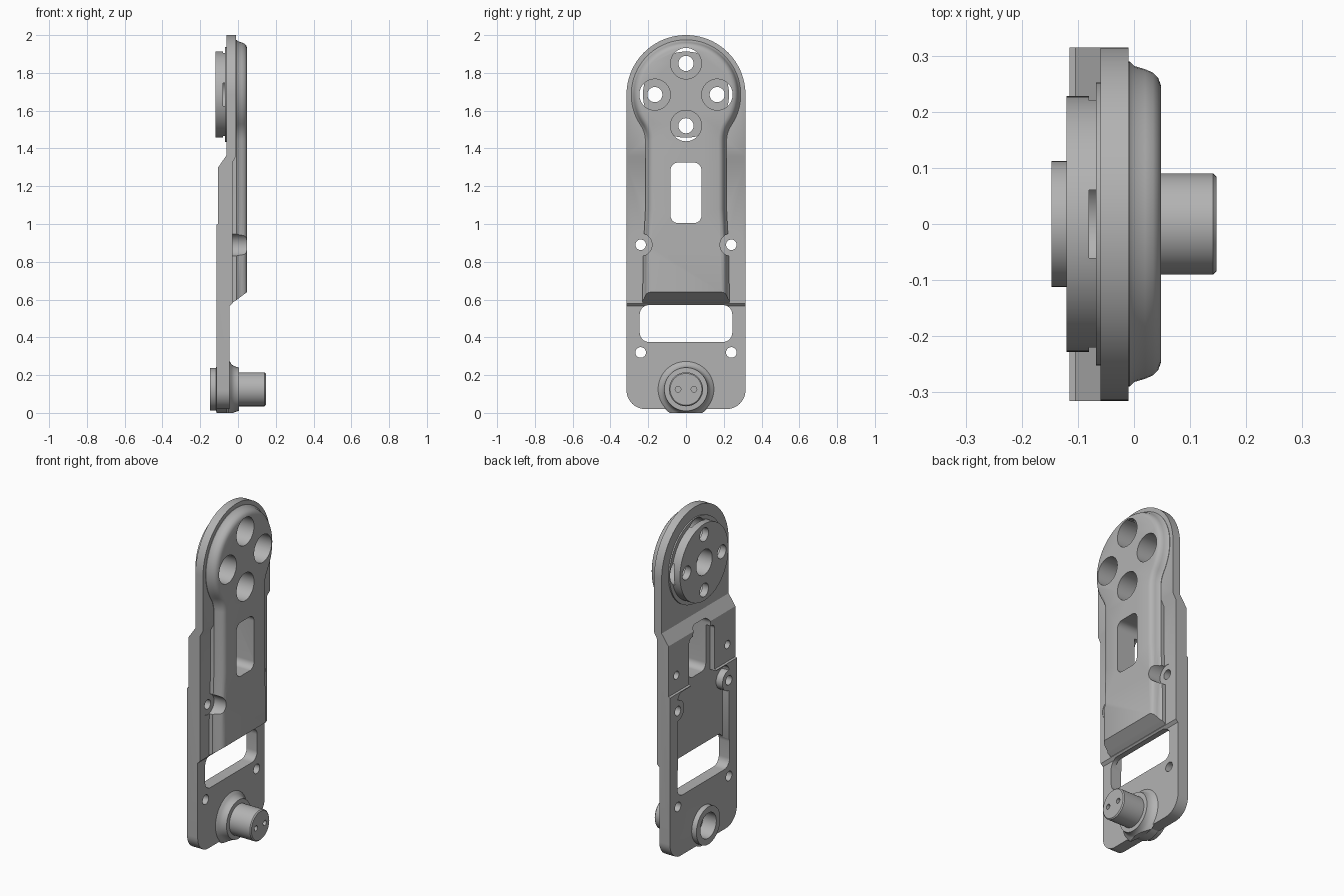
import bpy, bmesh
from math import sin, cos, pi, sqrt, atan2
from mathutils import Matrix

if "Cube" in bpy.data.objects:
    bpy.data.objects.remove(bpy.data.objects["Cube"])

metal = bpy.data.materials.new("grey metal")
metal.use_nodes = True
grey = (0.45, 0.45, 0.45, 1)
metal.diffuse_color = grey
metal.node_tree.nodes["Principled BSDF"].inputs["Base Color"].default_value = grey

HEAD = 1.685   # height of the round head's centre
PIN = 0.125    # height of the lower pin's centre


def loft(name, rings):
    """Closed solid through rings of equal point count."""
    bm = bmesh.new()
    loops = [[bm.verts.new(p) for p in ring] for ring in rings]
    n = len(loops[0])
    for a, b in zip(loops, loops[1:]):
        for i in range(n):
            j = (i + 1) % n
            bm.faces.new((a[i], a[j], b[j], b[i]))
    bm.faces.new(loops[0])
    bm.faces.new(loops[-1])
    bmesh.ops.recalc_face_normals(bm, faces=bm.faces)
    mesh = bpy.data.meshes.new(name)
    bm.to_mesh(mesh)
    bm.free()
    mesh.materials.append(metal)
    obj = bpy.data.objects.new(name, mesh)
    bpy.context.collection.objects.link(obj)
    return obj


def arc(y, z, r, a0, a1, n=10):
    return [(y + r * cos(a0 + (a1 - a0) * i / n), z + r * sin(a0 + (a1 - a0) * i / n))
            for i in range(n + 1)]


def prism(name, outline, x0, x1):
    return loft(name, [[(x, y, z) for y, z in outline] for x in (x0, x1)])


def lathe(name, y, z, profile, n=64):
    """Solid of revolution along x from (radius, x) pairs."""
    return loft(name, [[(x, y + r * cos(2 * pi * i / n), z + r * sin(2 * pi * i / n))
                        for i in range(n)] for r, x in profile])


def disc(name, y, z, r, x0, x1, n=48):
    return lathe(name, y, z, [(r, x0), (r, x1)], n)


def rounded(y0, y1, z0, z1, r):
    return (arc(y1 - r, z0 + r, r, -pi / 2, 0) + arc(y1 - r, z1 - r, r, 0, pi / 2)
            + arc(y0 + r, z1 - r, r, pi / 2, pi) + arc(y0 + r, z0 + r, r, pi, 1.5 * pi))


def combine(target, tool, operation):
    mod = target.modifiers.new("combine", "BOOLEAN")
    mod.operation = operation
    mod.solver = "EXACT"
    mod.object = tool
    bpy.context.view_layer.objects.active = target
    bpy.ops.object.modifier_apply(modifier=mod.name)
    bpy.data.objects.remove(tool)


def raised_outline(inset, x):
    """Round head blending through a concave fillet into the straight neck."""
    R, w, f = 0.29 - inset, 0.215 - inset, 0.15 + inset
    yc = w + f
    dz = -sqrt((R + f) ** 2 - yc ** 2)
    t = atan2(dz, yc)
    z0 = max(0.57, 0.57 + 0.75 * (x + 0.045))
    half = [(w + 0.015, z0), (w + 0.012, 0.85), (w, 1.08)]
    half += arc(yc, HEAD + dz, f, pi, pi + t, 8)
    half += arc(0, HEAD, R, t, pi / 2, 24)[1:]
    return half + [(-y, z) for y, z in reversed(half[:-1])]


# Base plate: side profile trimmed by the rounded outline
profile = [(-0.115, 0), (-0.045, 0), (-0.045, 0.565), (-0.03, 0.58), (-0.03, 1.325),
           (-0.01, 1.36), (-0.01, 2.05), (-0.06, 2.05), (-0.06, 1.365),
           (-0.105, 1.3), (-0.105, 1.0), (-0.115, 0.995)]
body = loft("arm_plate", [[(x, y, z) for x, z in profile] for y in (-0.4, 0.4)])
outline = (arc(0.215, 0.12, 0.1, -pi / 2, 0) + arc(0, HEAD, 0.315, 0, pi, 64)
           + arc(-0.215, 0.12, 0.1, pi, 1.5 * pi))
combine(body, prism("outline", outline, -0.3, 0.3), "INTERSECT")

# Raised front shell with a rounded rim
rim = [(-0.05, 0), (-0.008, 0), (0.0, 0.008), (0.02, 0.014), (0.034, 0.02),
       (0.043, 0.029), (0.048, 0.043)]
shell = loft("raised_shell", [[(x, y, z) for y, z in raised_outline(i, x)] for x, i in rim])
combine(body, shell, "UNION")

# Stepped rear disc on the head
combine(body, lathe("rear_disc", 0, HEAD, [(0.252, -0.03), (0.252, -0.068), (0.228, -0.068),
                                           (0.228, -0.12)], 96), "UNION")

# Rear pockets
combine(body, prism("pocket", rounded(-0.24, 0.24, 0.45, 0.99, 0.04), -0.2, -0.072), "DIFFERENCE")
combine(body, prism("upper_pocket", rounded(-0.12, 0.12, 0.95, 1.27, 0.03), -0.2, -0.073),
        "DIFFERENCE")

# Screw bosses, seats and holes on both sides
for s in (-1, 1):
    y = 0.24 * s
    combine(body, disc("boss", y, 0.89, 0.06, -0.114, -0.045), "UNION")
    combine(body, disc("seat", y, 0.89, 0.06, -0.032, 0.2), "DIFFERENCE")
    for z in (0.32, 0.89):
        combine(body, disc("hole", y, z, 0.028, -0.3, 0.2, 32), "DIFFERENCE")
    combine(body, disc("blind_hole", y, 1.1, 0.024, -0.3, -0.06, 32), "DIFFERENCE")

# Windows through the arm
combine(body, prism("window", rounded(-0.082, 0.082, 1.005, 1.325, 0.04), -0.3, 0.3), "DIFFERENCE")
combine(body, prism("slot", rounded(-0.245, 0.245, 0.375, 0.571, 0.05), -0.3, 0.3), "DIFFERENCE")

# Counterbored bolt holes and the blind centre bore in the head
for y, z in ((0, 0.165), (0, -0.165), (0.165, 0), (-0.165, 0)):
    combine(body, disc("counterbore", y, HEAD + z, 0.082, -0.08, 0.2), "DIFFERENCE")
    combine(body, disc("bolt_hole", y, HEAD + z, 0.04, -0.3, 0.2), "DIFFERENCE")
combine(body, disc("centre_bore", 0, HEAD, 0.075, -0.3, -0.03), "DIFFERENCE")

# Lower pin with flared collar and rear ring
pin = [(0.112, -0.147), (0.112, -0.116), (0.125, -0.114), (0.125, -0.06), (0.152, -0.05),
       (0.145, -0.042), (0.132, -0.034), (0.122, -0.02), (0.116, -0.002), (0.115, 0.005),
       (0.09, 0.006), (0.09, 0.141), (0.084, 0.147)]
combine(body, lathe("pin", 0, PIN, pin), "UNION")
combine(body, prism("trim", [(-1, -1), (1, -1), (1, 0), (-1, 0)], -0.3, 0.3), "DIFFERENCE")
combine(body, disc("rear_bore", 0, PIN, 0.075, -0.3, -0.06), "DIFFERENCE")
for y in (-0.042, 0.042):
    combine(body, disc("pin_hole", y, PIN, 0.015, 0.11, 0.3, 24), "DIFFERENCE")

# Smooth the curved walls, keep machined edges sharp
bpy.ops.object.select_all(action="DESELECT")
body.select_set(True)
bpy.context.view_layer.objects.active = body
bpy.ops.object.shade_smooth_by_angle(angle=pi / 6)
